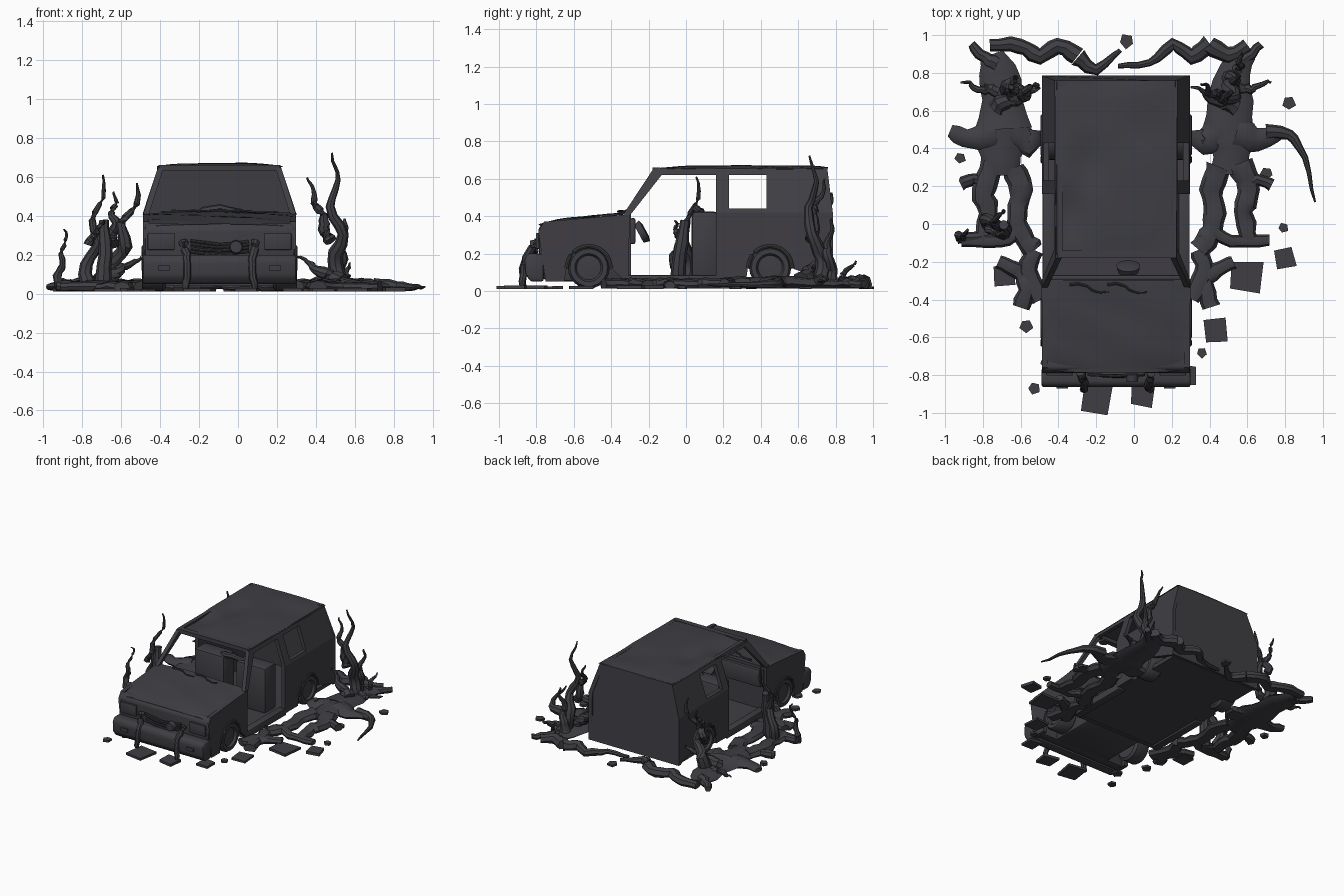
import bpy, bmesh, math, random
from mathutils import Vector, Matrix

if "Cube" in bpy.data.objects:
    bpy.data.objects.remove(bpy.data.objects["Cube"])
random.seed(4)
CX = -0.095                      # centre line of the car
mat = bpy.data.materials.new("charred grey")
mat.diffuse_color = (0.05, 0.048, 0.056, 1)
mat.use_nodes = True
mat.node_tree.nodes["Principled BSDF"].inputs["Base Color"].default_value = mat.diffuse_color


def finish(name, bm):
    bmesh.ops.recalc_face_normals(bm, faces=bm.faces)
    me = bpy.data.meshes.new(name)
    bm.to_mesh(me)
    bm.free()
    me.materials.append(mat)
    bpy.context.collection.objects.link(bpy.data.objects.new(name, me))


def prism(name, pts, vec, bevel=0):
    bm = bmesh.new()
    f = bm.faces.new([bm.verts.new(p) for p in pts])
    r = bmesh.ops.extrude_face_region(bm, geom=[f], use_keep_orig=True)
    bmesh.ops.translate(bm, verts=[v for v in r['geom'] if isinstance(v, bmesh.types.BMVert)], vec=vec)
    bmesh.ops.recalc_face_normals(bm, faces=bm.faces)
    if bevel:
        bmesh.ops.bevel(bm, geom=bm.edges[:], offset=bevel, segments=2, affect='EDGES', profile=0.5)
    finish(name, bm)


def across(name, half, yz, bevel=0):          # profile spanning the car's width
    prism(name, [(CX - half, y, z) for y, z in yz], (2 * half, 0, 0), bevel)


def box(name, x, half, y0, y1, z0, z1, bevel=0):
    prism(name, [(x - half, y0, z0), (x + half, y0, z0), (x + half, y1, z0), (x - half, y1, z0)], (0, 0, z1 - z0), bevel)


def sheet(name, n, fn):
    bm = bmesh.new()
    g = [[bm.verts.new(fn(i / n, j / n)) for j in range(n + 1)] for i in range(n + 1)]
    for i in range(n):
        for j in range(n):
            bm.faces.new((g[i][j], g[i + 1][j], g[i + 1][j + 1], g[i][j + 1]))
    bmesh.ops.solidify(bm, geom=bm.faces[:], thickness=0.02)
    finish(name, bm)


def tube(name, pts, r0, r1, flat=1, jitter=0.006, sides=8):
    """Knotty limb along a smoothed path, tapering from r0 to r1."""
    p = [Vector(q) for q in pts]
    path = []
    for i in range(len(p) - 1):
        a, b, c, d = p[max(i - 1, 0)], p[i], p[i + 1], p[min(i + 2, len(p) - 1)]
        for t in (0, 1 / 3, 2 / 3):
            path.append(0.5 * (2 * b + (c - a) * t + (2 * a - 5 * b + 4 * c - d) * t * t + (3 * b - a - 3 * c + d) * t ** 3))
    path.append(p[-1])
    bm = bmesh.new()
    rings = []
    n = len(path) - 1
    for i, q in enumerate(path):
        d = (path[min(i + 1, n)] - path[max(i - 1, 0)]).normalized()
        s = d.cross((0, 0, 1) if abs(d.z) < 0.8 else (0, 1, 0)).normalized()
        u = s.cross(d)
        c = q + Vector([random.uniform(-jitter, jitter) for _ in range(3)])
        r = (r0 + (r1 - r0) * i / n) * (1 + random.uniform(-20, 20) * jitter)
        ring = []
        for k in range(sides):
            a = 2 * math.pi * k / sides
            v = c + s * math.cos(a) * r + u * math.sin(a) * r * flat
            v.z = max(v.z, 0.012)
            ring.append(bm.verts.new(v))
        rings.append(ring)
    for a, b in zip(rings, rings[1:]):
        for k in range(sides):
            bm.faces.new((a[k], a[k - 1], b[k - 1], b[k]))
    bm.faces.new(rings[0])
    bm.faces.new(rings[-1])
    finish(name, bm)


def lathe(name, prof, loc, rot=Matrix()):
    """Turned part about the x axis; profile is (x, radius)."""
    bm = bmesh.new()
    vs = [bm.verts.new((x, r, 0)) for x, r in prof]
    es = [bm.edges.new(e) for e in zip(vs, vs[1:])]
    bmesh.ops.spin(bm, geom=vs + es, cent=(0, 0, 0), axis=(1, 0, 0), angle=2 * math.pi, steps=24)
    bmesh.ops.remove_doubles(bm, verts=bm.verts, dist=0.0005)
    bm.transform(Matrix.Translation(loc) @ rot.to_4x4())
    finish(name, bm)


def hw(z):                        # half width of the body at a height
    return 0.392 - max(0, z - 0.42) * 0.33


def arch(y):                      # wheel cut-out, front to back
    return [(y - 0.12 * math.cos(math.pi * k / 10), 0.12 + 0.12 * math.sin(math.pi * k / 10)) for k in range(11)]


def rect(y0, y1, z0, z1):
    return [(y0, z0), (y1, z0), (y1, z1), (y0, z1)]


# body sides with open front doorway and rear window
SIDE = {
    "front_fender": [(-0.75, 0.05), (-0.65, 0.05)] + arch(-0.52) + [(-0.31, 0.04), (-0.3, 0.41), (-0.76, 0.37), (-0.79, 0.32)],
    "rear_lower_panel": [(0.16, 0.05), (0.32, 0.05)] + arch(0.45) + [(0.77, 0.05), (0.785, 0.3), (0.78, 0.42), (0.16, 0.42)],
    "rear_window_sill": rect(0.17, 0.43, 0.42, 0.44),
    "rear_quarter": [(0.43, 0.42), (0.78, 0.42), (0.75, 0.655), (0.43, 0.655)],
    "centre_pillar": rect(0.16, 0.23, 0.42, 0.655),
    "roof_rail": rect(-0.15, 0.75, 0.62, 0.657),
    "windscreen_pillar": [(-0.335, 0.41), (-0.295, 0.41), (-0.13, 0.62), (-0.13, 0.655), (-0.18, 0.645)],
}
QUARTER = Matrix.Rotation(math.pi / 2, 4, 'Z')
for s in (1, -1):
    for n, poly in SIDE.items():
        prism(n, [(CX + s * hw(z), y, z) for y, z in poly], (-s * 0.03, 0, 0))
    box("door_sill", CX + s * 0.36, 0.03, -0.32, 0.18, 0.03, 0.085, 0.008)
    for n, y in (("front", -0.52), ("rear", 0.45)):
        prof = [(-0.06, 0), (-0.06, 0.095), (-0.045, 0.112), (0.045, 0.112), (0.062, 0.1), (0.062, 0.075), (0.045, 0.065), (0.05, 0)]
        lathe(n + "_wheel", [(s * a, r) for a, r in prof], (CX + s * 0.335, y, 0.125))
        tube(n + "_arch_lip", [(CX + s * 0.39, a, b) for a, b in arch(y)[::2]], 0.011, 0.011, jitter=0)
    # bumper guards, lamps and seats
    tube("bumper_guard", [(CX + s * 0.19, -0.79, 0.27), (CX + s * 0.17, -0.84, 0.2), (CX + s * 0.165, -0.87, 0.12), (CX + s * 0.18, -0.87, 0.02)], 0.024, 0.016)
    box("headlamp_frame", CX + s * 0.3, 0.07, -0.803, -0.78, 0.225, 0.31, 0.006)
    box("fog_lamp", CX + s * 0.285, 0.03, -0.872, -0.86, 0.12, 0.145)
    box("seat_back", CX + s * 0.18, 0.13, 0.03, 0.17, 0.07, 0.425, 0.02)

# crumpled roof with sharp-edged dents
dents = [(random.random(), random.random(), random.uniform(-.03, .004)) for _ in range(12)]


def roof(u, v):
    dent = sum(h * max(0, 1 - math.hypot(u - a, v - b) * 5) for a, b, h in dents)
    x = 2 * u - 1
    return (CX + x * (0.32 + 0.005 * v), -0.18 + 0.94 * v, 0.655 + 0.016 * (1 - x ** 4) * min(1, v * 5, (1.05 - v) * 8) + dent)


# bonnet with a shallow crown
def bonnet(u, v):
    x = 2 * u - 1
    crown = 1 - x * x
    return (CX + x * (0.38 + 0.017 * v), -0.775 + 0.475 * v - 0.015 * crown * (1 - v),
            0.365 + 0.047 * v + 0.012 * crown - 0.02 * (1 - v) ** 6 + 0.005 * math.sin(9 * u + 5 * v) * math.sin(7 * v))


sheet("roof", 18, roof)
sheet("bonnet", 14, bonnet)

# rear wall, floor, firewall, nose, bumper
rear = [(0.785, 0.05), (0.785, 0.42), (0.755, 0.66)]
prism("tailgate", [(CX - hw(z), y, z) for y, z in rear] + [(CX + hw(z), y, z) for y, z in rear[::-1]], (0, -0.03, 0))
box("floor", CX, 0.37, -0.32, 0.77, 0.045, 0.075)
box("firewall", CX, 0.37, -0.325, -0.295, 0.04, 0.41)
box("engine_block", CX, 0.24, -0.7, -0.32, 0.05, 0.33, 0.02)
box("dashboard", CX, 0.36, -0.3, -0.27, 0.25, 0.39, 0.012)
across("nose", 0.385, [(-0.765, 0.365), (-0.79, 0.33), (-0.785, 0.2), (-0.76, 0.06), (-0.68, 0.05), (-0.68, 0.36)], 0.012)
across("windscreen_header", 0.31, rect(-0.18, -0.14, 0.63, 0.66))
across("bumper", 0.395, [(-0.865, 0.17), (-0.86, 0.09), (-0.83, 0.05), (-0.76, 0.05), (-0.76, 0.2), (-0.845, 0.2)], 0.014)
for k in range(4):
    z = 0.27 - k * 0.018
    tube("grille_bar", [(CX - 0.15, -0.795, z), (CX, -0.805, z - 0.015), (CX + 0.15, -0.795, z)], 0.008, 0.008, 1, 0.003)
cup = [(-0.02, 0), (-0.02, 0.03), (0.015, 0.035), (0.022, 0.02), (0.022, 0)]
lathe("loose_lamp", cup, (-0.01, -0.815, 0.24), QUARTER)
lathe("steering_wheel", [(a, r * 1.8) for a, r in cup], (-0.03, -0.235, 0.315), QUARTER @ Matrix.Rotation(-0.5, 4, 'Y'))
for x in (-0.34, -0.14):         # bent wipers
    tube("wiper", [(x + 0.07 * k, -0.32 - 0.02 * k + 0.02 * (k % 2), 0.425) for k in range(4)], 0.008, 0.004, 1, 0.003)
tube("torn_headrest", [(-0.2, 0.08, 0.41), (-0.09, 0.06, 0.44), (0.02, 0.08, 0.41)], 0.022, 0.022)


def root(r0, r1, flat, xy, mirror=True):
    for s in (1, -1) if mirror else (1,):
        tube("ground_root", [(CX + s * (x - CX), y, 0.034) for x, y in xy], r0, r1, flat)


# ground roots, mirrored about the car
root(0.07, 0.14, 0.33, [(0.57, 0.9), (0.52, 0.75), (0.5, 0.5)])
root(0.14, 0.09, 0.33, [(0.5, 0.52), (0.51, 0.4), (0.51, 0.26)])
root(0.07, 0.045, 0.6, [(0.56, 0.32), (0.61, 0.18), (0.58, 0.06), (0.62, -0.1)])
root(0.06, 0.055, 0.6, [(0.45, 0.3), (0.41, 0.18), (0.43, 0.05), (0.4, -0.06), (0.34, -0.14)])
root(0.09, 0.035, 0.5, [(0.54, 0.48), (0.66, 0.45), (0.78, 0.49)])
root(0.08, 0.05, 0.5, [(0.45, 0.5), (0.37, 0.42), (0.35, 0.5)])
root(0.03, 0.03, 1, [(0.59, 0.19), (0.65, 0.24), (0.73, 0.21)])
root(0.04, 0.03, 0.8, [(0.42, -0.05), (0.52, -0.09), (0.72, -0.09)])
root(0.035, 0.05, 0.7, [(0.53, -0.2), (0.43, -0.25), (0.38, -0.32), (0.41, -0.44)])
root(0.05, 0.045, 0.7, [(0.34, -0.14), (0.37, -0.25), (0.3, -0.4)])
root(0.045, 0.02, 1, [(0.54, 0.85), (0.6, 0.88), (0.67, 0.95)])
# winding roots behind the car
wave = [(0.1 * k, 0.92 + 0.03 * (-1) ** k) for k in range(2, 7)]
root(0.012, 0.05, 1, [(-0.08, 0.84), (0.08, 0.85)] + wave[:3], False)
root(0.05, 0.038, 1, wave[2:], False)
root(0.035, 0.05, 1, [(-0.76, 0.95)] + [(-x, y - 0.005) for x, y in wave[::-1]][:4], False)
root(0.05, 0.012, 1, [(-0.3, 0.88), (-0.2, 0.82), (-0.07, 0.92)], False)
root(0.04, 0.005, 1, [(0.7, 0.48), (0.82, 0.47), (0.9, 0.35), (0.955, 0.11)], False)


def limb(base, tip, r, bend=0.025):           # dead limb zigzagging to its tip
    a, b = Vector(base), Vector(tip)
    pts = [a.lerp(b, k / 5) + Vector(((-1) ** k, (-1) ** (k // 2), 0)) * bend * (0 < k < 5) for k in range(6)]
    tube("dead_limb", pts, r, 0.005)


for s in (1, -1):                # stubs beside the car
    limb((CX + s * 0.63, 0.7, 0.05), (CX + s * 0.82, 0.75, 0.07), 0.035, 0.01)
    limb((CX + s * 0.63, 0.62, 0.05), (CX + s * 0.4, 0.72, 0.19), 0.05, 0.01)
limb((0.53, 0.72, 0.03), (0.48, 0.66, 0.72), 0.05)
limb((0.48, 0.66, 0.27), (0.35, 0.74, 0.6), 0.035, 0.012)
limb((0.51, 0.77, 0.04), (0.55, 0.77, 0.39), 0.04, 0.012)
limb((0.55, 0.8, 0.03), (0.57, 0.91, 0.16), 0.025, 0.01)
limb((-0.66, 0.7, 0.03), (-0.52, 0.72, 0.57), 0.055)
limb((-0.64, 0.68, 0.25), (-0.64, 0.78, 0.53), 0.035, 0.015)
limb((-0.77, -0.01, 0.03), (-0.7, 0.06, 0.61), 0.04)
limb((-0.77, -0.03, 0.25), (-0.69, -0.06, 0.38), 0.025, 0.005)
limb((-0.92, -0.08, 0.03), (-0.89, -0.04, 0.33), 0.025, 0.012)
tube("broken_stump", [(-0.7, -0.05, 0.02), (-0.68, -0.03, 0.2), (-0.69, 0, 0.38)], 0.045, 0.026)
root(0.025, 0.045, 1, [(-0.93, -0.08), (-0.8, -0.06), (-0.68, -0.05)], False)


def slab(x, y, r, n):            # broken ground plate
    t = random.uniform(0.6, 1)
    pts = [(x + r * random.uniform(.85, 1.15) * math.cos(t + 2 * math.pi * k / n),
            y + r * random.uniform(.85, 1.15) * math.sin(t + 2 * math.pi * k / n), 0.01) for k in range(n)]
    prism("rubble_slab", pts, (0, 0, random.uniform(.012, .022)))


for x, y, r in ((.59, -.28, .11), (.43, -.56, .085), (.8, -.18, .07), (.04, -.91, .08), (-.2, -.92, .11), (-.69, -.27, .08), (.28, -.8, .07)):
    slab(x, y, r, 4)
for x, y in ((-.57, -.54), (.36, -.68), (-.53, -.87), (.7, .27), (.82, .64), (-.04, .97), (-.92, .35), (-.46, -.73), (.79, -.02)):
    slab(x, y, random.uniform(.026, .04), 5)

for o in bpy.context.collection.objects:
    o.select_set(True)
    bpy.context.view_layer.objects.active = o
bpy.ops.object.shade_smooth_by_angle(angle=math.radians(40))
